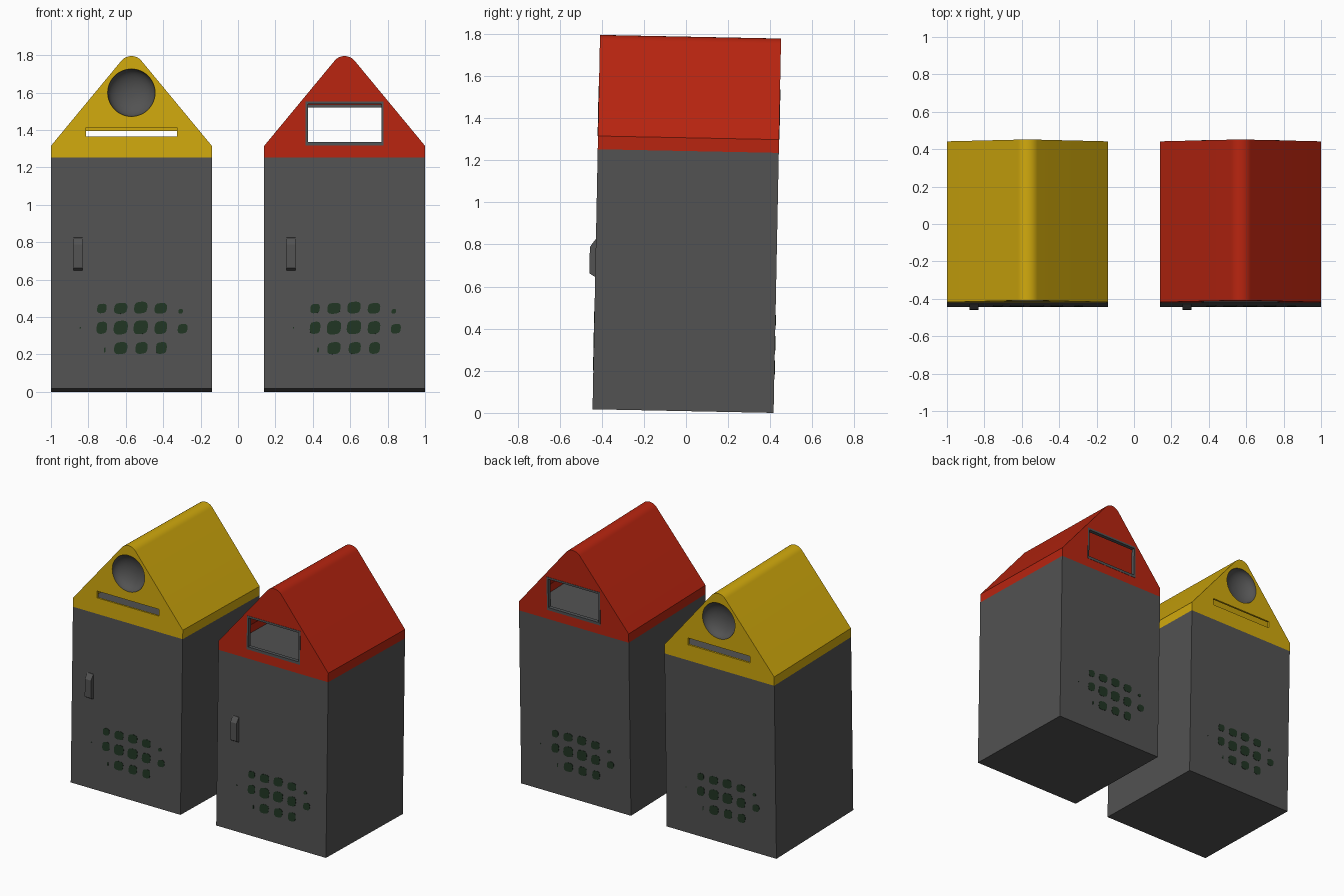
import bpy, bmesh, math
from mathutils import Matrix, Vector

if "Cube" in bpy.data.objects:
    bpy.data.objects.remove(bpy.data.objects["Cube"])

W = 0.43            # half width and half depth of a bin
BODY_H = 1.235      # top of the grey body
EAVE = 1.298        # where the roof slope starts
RIDGE_R, RIDGE_Z = 0.07, 1.708
SHELL = 0.014


def material(name, rgb):
    m = bpy.data.materials.new(name)
    m.diffuse_color = (*rgb, 1)
    m.use_nodes = True
    m.node_tree.nodes["Principled BSDF"].inputs["Base Color"].default_value = m.diffuse_color
    return m


GREY = material("dark grey metal", (0.085, 0.085, 0.085))
FRAME = material("blue grey trim", (0.082, 0.088, 0.092))
YELLOW = material("yellow paint", (0.64, 0.40, 0.004))
RED = material("red paint", (0.48, 0.018, 0.005))
GREEN = material("dark green mark", (0.015, 0.036, 0.017))


def add(name, mesh, mat, place, smooth=True):
    ob = bpy.data.objects.new(name, mesh)
    bpy.context.collection.objects.link(ob)
    mesh.materials.clear()
    mesh.materials.append(mat)
    if smooth:
        mesh.shade_smooth()
        mesh.set_sharp_from_angle(angle=math.radians(30))
    ob.matrix_world = place
    return ob


def plate(name, loops, lo, hi, mat, place, axis='Y'):
    """Fill closed outlines (inner loops become holes) and extrude from lo to hi along axis."""
    cu = bpy.data.curves.new(name, 'CURVE')
    cu.dimensions = '2D'
    cu.fill_mode = 'BOTH'
    cu.extrude = (hi - lo) / 2
    for loop in loops:
        sp = cu.splines.new('POLY')
        sp.points.add(len(loop) - 1)
        for p, (a, b) in zip(sp.points, loop):
            p.co = (a, b, 0, 1)
        sp.use_cyclic_u = True
    tmp = bpy.data.objects.new(name + "_outline", cu)
    bpy.context.collection.objects.link(tmp)
    dg = bpy.context.evaluated_depsgraph_get()
    mesh = bpy.data.meshes.new_from_object(tmp.evaluated_get(dg))
    bpy.data.objects.remove(tmp)
    mid = (lo + hi) / 2
    for v in mesh.vertices:
        a, b, c = v.co
        v.co = (a, mid - c, b) if axis == 'Y' else (mid + c, a, b)
    bm = bmesh.new()
    bm.from_mesh(mesh)
    bmesh.ops.remove_doubles(bm, verts=bm.verts, dist=1e-5)
    bmesh.ops.recalc_face_normals(bm, faces=bm.faces)
    bm.to_mesh(mesh)
    bm.free()
    return add(name, mesh, mat, place)


def rect(x0, x1, z0, z1):
    return [(x0, z0), (x1, z0), (x1, z1), (x0, z1)]


def circle(x, z, r, n=48):
    return [(x + r * math.cos(2 * math.pi * i / n), z + r * math.sin(2 * math.pi * i / n)) for i in range(n)]


def blob(x, z, w, h):
    """Rounded, slightly skewed square."""
    pts = []
    for i in range(20):
        t = 2 * math.pi * i / 20
        c, s = math.cos(t), math.sin(t)
        k = (c ** 4 + s ** 4) ** -0.2 * (1 + 0.06 * math.sin(2 * t))
        pts.append((x + w / 2 * c * k, z + h / 2 * s * k))
    return pts


def roof_line(t):
    """Roof outline from right foot over the ridge to the left foot, inset by t."""
    a = math.radians(50.4)
    arc = [a - 2 * a * i / 14 for i in range(15)]
    r = RIDGE_R - t
    eave = EAVE - t * 0.43
    return ([(W - t, BODY_H), (W - t, eave)]
            + [(r * math.sin(k), RIDGE_Z + r * math.cos(k)) for k in arc]
            + [(t - W, eave), (t - W, BODY_H)])


def dish(name, x, z, r, depth, place):
    """Concave bowl set into the front gable."""
    bm = bmesh.new()
    prev, n = None, 48
    for j in range(11):
        k = math.pi / 2 * j / 11
        ring = [bm.verts.new((x + a, -W + depth * math.sin(k), z + b))
                for a, b in circle(0, 0, r * math.cos(k), n)]
        if prev:
            for i in range(n):
                bm.faces.new((prev[i], prev[(i + 1) % n], ring[(i + 1) % n], ring[i]))
        prev = ring
    bm.faces.new(prev)
    bmesh.ops.recalc_face_normals(bm, faces=bm.faces)
    bm.faces.ensure_lookup_table()
    if bm.faces[-1].normal.y > 0:
        bmesh.ops.reverse_faces(bm, faces=bm.faces)
    mesh = bpy.data.meshes.new(name)
    bm.to_mesh(mesh)
    bm.free()
    add(name, mesh, GREY, place)


# x, z, width, height of each painted spot
SPOTS = [(-0.158, 0.428, 0.05, 0.05), (-0.057, 0.429, 0.07, 0.058), (0.05, 0.433, 0.07, 0.062),
         (0.157, 0.429, 0.066, 0.056), (0.263, 0.413, 0.024, 0.024),
         (-0.273, 0.325, 0.007, 0.007), (-0.158, 0.325, 0.056, 0.064), (-0.057, 0.326, 0.075, 0.073),
         (0.05, 0.328, 0.076, 0.073), (0.157, 0.326, 0.066, 0.068), (0.274, 0.32, 0.052, 0.05),
         (-0.142, 0.206, 0.009, 0.026), (-0.057, 0.216, 0.07, 0.064), (0.054, 0.217, 0.064, 0.062),
         (0.16, 0.217, 0.058, 0.062)]


def bin_unit(tag, cx, paint, holes):
    # whole bin leans back very slightly
    front = Matrix.Translation((cx, -0.014, 0.0086)) @ Matrix.Rotation(-0.02, 4, 'X')
    back = front @ Matrix.Rotation(math.pi, 4, 'Z')

    # body
    plate(tag + "_body", [rect(-W, W, 0, BODY_H)], -W, W, GREY, front)
    # roof shell
    plate(tag + "_roof", [roof_line(0) + roof_line(SHELL)[::-1]], -W, W, paint, front)
    # door handle
    plate(tag + "_handle", [[(-0.425, 0.63), (-0.425, 0.808), (-0.433, 0.806), (-0.458, 0.77),
                             (-0.458, 0.645), (-0.433, 0.63)]],
          -0.31, -0.262, GREY, front, axis='X')
    # gable ends and spots, the same on both sides
    for side, place in (("front", front), ("back", back)):
        plate(f"{tag}_{side}_gable", [roof_line(SHELL)] + holes, -W, -W + SHELL, paint, place)
        plate(f"{tag}_{side}_spots", [blob(*s) for s in SPOTS], -W - 0.002, -W + 0.002, GREEN, place)
    return front, back


# yellow bin: round dish above a slot
DISH = (0, 1.582, 0.127)
slot = rect(-0.243, 0.243, 1.347, 1.395)
for side, place in zip(("front", "back"), bin_unit("yellow_bin", -0.57, YELLOW, [circle(*DISH), slot])):
    dish(f"yellow_bin_{side}_dish", *DISH, 0.075, place)

# red bin: framed rectangular opening
outer = rect(-0.209, 0.209, 1.299, 1.535)
inner = rect(-0.197, 0.197, 1.318, 1.521)
for side, place in zip(("front", "back"), bin_unit("red_bin", 0.57, RED, [outer])):
    plate(f"red_bin_{side}_window_frame", [outer, inner], -W - 0.002, -W + 0.025, FRAME, place)
